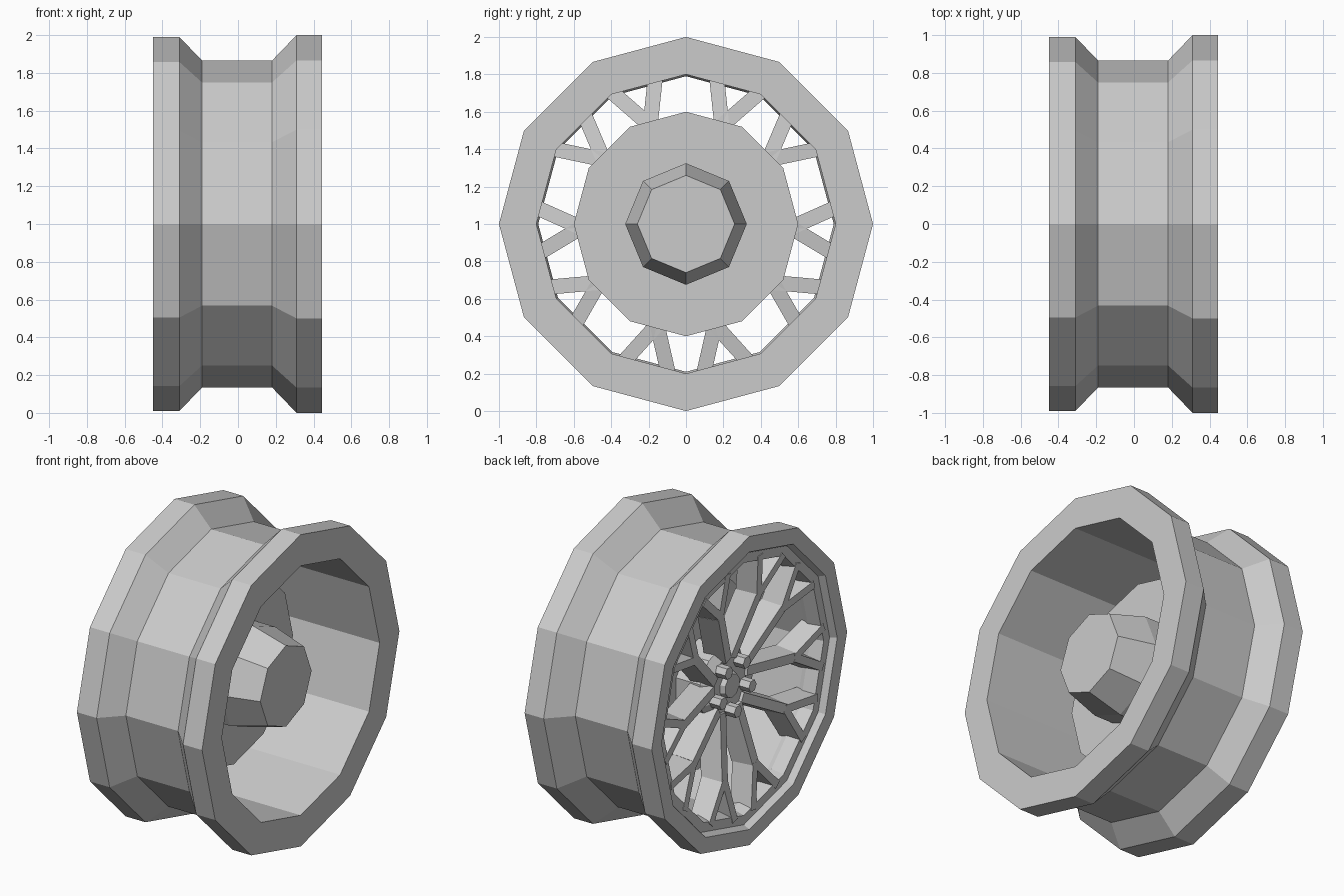
import bpy, bmesh
from math import sin, cos, pi, radians
from mathutils import Vector

if "Cube" in bpy.data.objects:
    bpy.data.objects.remove(bpy.data.objects["Cube"])

CENTRE = Vector((0, 0, 1))


def finish(name, bm):
    bmesh.ops.recalc_face_normals(bm, faces=bm.faces[:])
    me = bpy.data.meshes.new(name)
    bm.to_mesh(me)
    bm.free()
    ob = bpy.data.objects.new(name, me)
    bpy.context.collection.objects.link(ob)
    return ob


def polar(x, r, a):
    return CENTRE + Vector((x, r * cos(a), r * sin(a)))


def lathe(name, profile, n, closed=False):
    """Revolve (x, radius) points round the axle; caps the ends unless closed."""
    bm = bmesh.new()
    rings = [[bm.verts.new(polar(x, r, pi / 2 + 2 * pi * i / n)) for i in range(n)]
             for x, r in profile]
    m = len(rings)
    for k in range(m if closed else m - 1):
        a, b = rings[k], rings[(k + 1) % m]
        for i in range(n):
            j = (i + 1) % n
            bm.faces.new((a[i], a[j], b[j], b[i]))
    if not closed:
        bm.faces.new(rings[0])
        bm.faces.new(rings[-1])
    return finish(name, bm)


def add_bar(bm, p, q, w_face, w_back, depth):
    """Tapered-section bar whose outward face runs from p to q."""
    d = q - p
    side = Vector((0, -d.z, d.y)).normalized()
    back = Vector((1, 0, 0))
    ends = []
    for c, dep in ((p, depth[0]), (q, depth[1])):
        ends.append([bm.verts.new(v) for v in (
            c + side * w_face / 2, c - side * w_face / 2,
            c - side * w_back / 2 + back * dep, c + side * w_back / 2 + back * dep)])
    a, b = ends
    for i in range(4):
        j = (i + 1) % 4
        bm.faces.new((a[i], a[j], b[j], b[i]))
    bm.faces.new(a)
    bm.faces.new(b)


# Rim barrel with stepped lip on the spoke side
lathe("rim", [(-0.45, 0.99), (-0.31, 0.99), (-0.19, 0.865), (0.18, 0.865),
              (0.31, 1.0), (0.445, 1.0), (0.445, 0.80), (-0.30, 0.80),
              (-0.33, 0.79), (-0.41, 0.81), (-0.41, 0.87), (-0.45, 0.89)], 12, closed=True)

# Brake disc and inner drum
lathe("brake_disc", [(-0.09, 0.60), (-0.03, 0.60)], 12)
lathe("brake_drum", [(-0.04, 0.325), (0.105, 0.325), (0.34, 0.26)], 8)

# Hub behind the spokes
lathe("hub", [(-0.08, 0.24), (-0.26, 0.24), (-0.30, 0.19)], 10)
lathe("hub_cap", [(-0.29, 0.09), (-0.33, 0.075)], 10)

# Five twin spokes, each bar forking at the rim, with a wheel nut between
for s in range(5):
    mid = radians(54 + 72 * s)
    bm = bmesh.new()
    for sign in (-1, 1):
        root = polar(-0.32, 0.17, mid + sign * radians(28))
        fork = polar(-0.385, 0.56, mid + sign * radians(16))
        add_bar(bm, root, fork, 0.06, 0.09, (0.14, 0.14))
        for off in (6.5, 24.5):
            tip = polar(-0.415, 0.815, mid + sign * radians(off))
            add_bar(bm, fork, tip, 0.05, 0.08, (0.14, 0.13))
    finish("twin_spoke", bm)

    bm = bmesh.new()
    rings = [[bm.verts.new(polar(x, 0.155, mid) + Vector((0, 0.04 * cos(i * pi / 3), 0.04 * sin(i * pi / 3))))
              for i in range(6)] for x in (-0.28, -0.37)]
    for i in range(6):
        j = (i + 1) % 6
        bm.faces.new((rings[0][i], rings[0][j], rings[1][j], rings[1][i]))
    bm.faces.new(rings[0])
    bm.faces.new(rings[1])
    finish("wheel_nut", bm)
